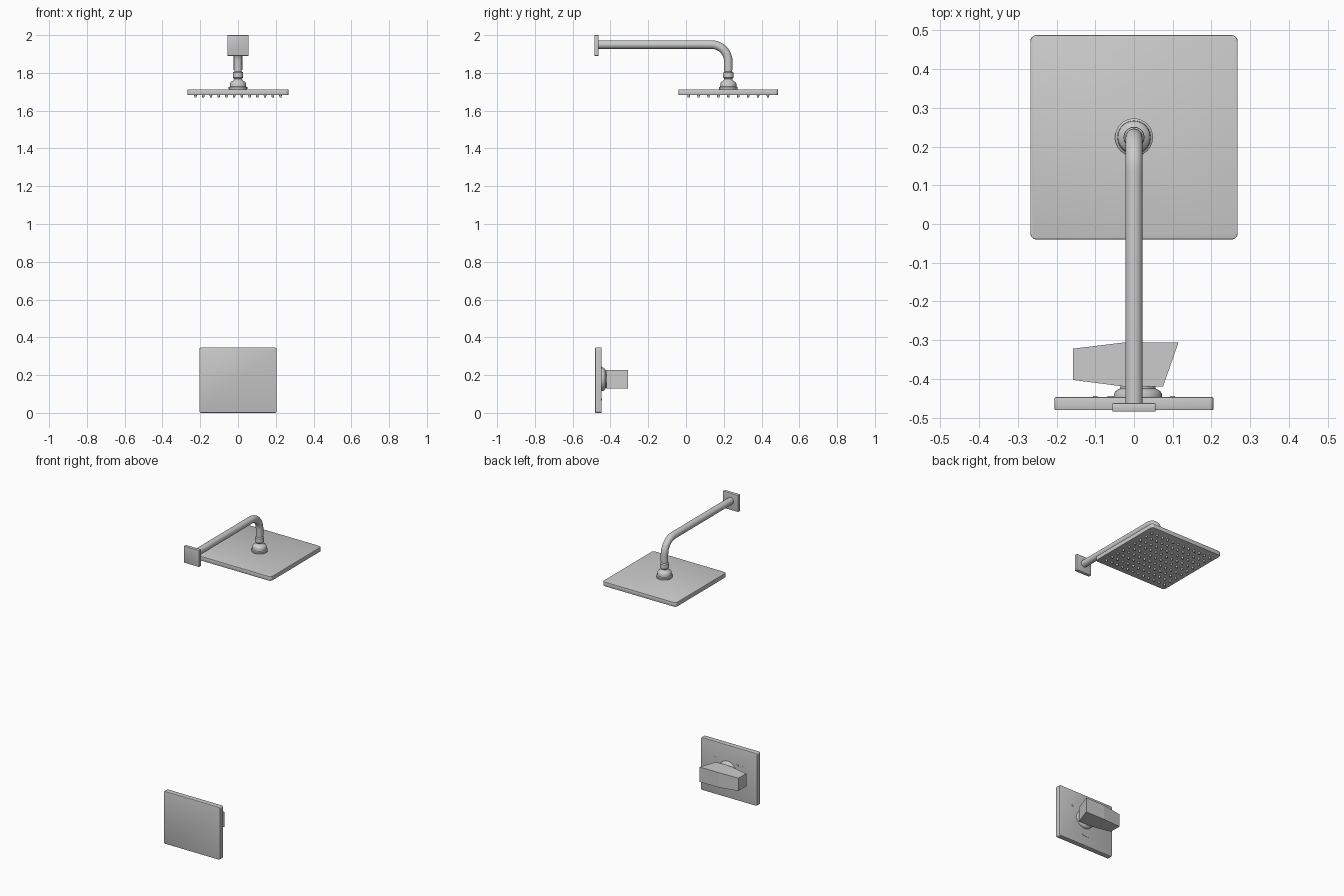
import bpy, bmesh, math
from mathutils import Matrix, Vector

if "Cube" in bpy.data.objects:
    bpy.data.objects.remove(bpy.data.objects["Cube"])


def finish(name, bm, smooth=True):
    bmesh.ops.recalc_face_normals(bm, faces=bm.faces)
    me = bpy.data.meshes.new(name)
    bm.to_mesh(me)
    bm.free()
    ob = bpy.data.objects.new(name, me)
    bpy.context.collection.objects.link(ob)
    if smooth:
        bpy.ops.object.select_all(action='DESELECT')
        ob.select_set(True)
        bpy.context.view_layer.objects.active = ob
        bpy.ops.object.shade_smooth_by_angle(angle=math.radians(35))
    return ob


def rounded_slab(name, lo, hi, axis, corner, edge):
    """Box with rounded corners along one axis and softened rims."""
    bm = bmesh.new()
    bmesh.ops.create_cube(bm, size=1)
    for v in bm.verts:
        v.co = Vector([lo[i] + (v.co[i] + .5) * (hi[i] - lo[i]) for i in range(3)])
    uprights = [e for e in bm.edges
                if abs((e.verts[0].co - e.verts[1].co).normalized()[axis]) > .9]
    bmesh.ops.bevel(bm, geom=uprights, offset=corner, segments=5,
                    profile=.5, affect='EDGES')
    rims = [e for e in bm.edges if abs(e.verts[0].co[axis] - e.verts[1].co[axis]) < 1e-5]
    bmesh.ops.bevel(bm, geom=rims, offset=edge, segments=2,
                    profile=.5, affect='EDGES')
    return finish(name, bm)


def lathe(name, profile, matrix, steps=40):
    """Revolve (radius, height) points around local z, then place."""
    bm = bmesh.new()
    rings = []
    for r, h in profile:
        rings.append([bm.verts.new((r * math.cos(2 * math.pi * i / steps),
                                    r * math.sin(2 * math.pi * i / steps), h))
                      for i in range(steps)])
    for a, b in zip(rings, rings[1:]):
        for i in range(steps):
            j = (i + 1) % steps
            bm.faces.new((a[i], a[j], b[j], b[i]))
    bm.faces.new(rings[0])
    bm.faces.new(rings[-1])
    bm.transform(matrix)
    return finish(name, bm)


HEAD_Y = .224
VALVE_Z = .178

# Wall flange
rounded_slab("wall_flange", (-.056, -.485, 1.89), (.056, -.463, 2.0), 1, .004, .003)

# Bent shower arm: rings swept along a straight, a quarter bend and a drop
bend, arm_r, arm_z = .09, .0225, 1.95
path = [(-.47, arm_z, 0)]
for k in range(13):
    a = math.pi / 2 * k / 12
    path.append((HEAD_Y - bend + bend * math.sin(a),
                 arm_z - bend + bend * math.cos(a), a))
path.append((HEAD_Y, 1.815, math.pi / 2))
bm = bmesh.new()
rings = []
for y, z, a in path:
    ring = []
    for i in range(28):
        t = 2 * math.pi * i / 28
        u, w = arm_r * math.cos(t), arm_r * math.sin(t)
        ring.append(bm.verts.new((u, y + w * math.sin(a), z + w * math.cos(a))))
    rings.append(ring)
for p, q in zip(rings, rings[1:]):
    for i in range(28):
        j = (i + 1) % 28
        bm.faces.new((p[i], p[j], q[j], q[i]))
bm.faces.new(rings[0])
bm.faces.new(rings[-1])
finish("shower_arm", bm)

# Swivel joint and threaded collar
lathe("swivel_joint", [
    (.019, 1.82), (.019, 1.808), (.026, 1.803), (.027, 1.79), (.027, 1.775),
    (.021, 1.768), (.025, 1.761), (.029, 1.757), (.038, 1.752), (.042, 1.745),
    (.043, 1.728), (.049, 1.724), (.049, 1.714), (.046, 1.709)],
    Matrix.Translation((0, HEAD_Y, 0)))

# Square rain head
rounded_slab("shower_head_plate", (-.268, -.04, 1.683), (.268, .488, 1.712), 2, .016, .003)

# Spray nozzles
bm = bmesh.new()
cols, rows = 12, 9
for i in range(cols):
    for j in range(rows):
        x = -.225 + .45 * i / (cols - 1)
        y = HEAD_Y - .21 + .42 * j / (rows - 1)
        bmesh.ops.create_cone(bm, cap_ends=True, segments=12, radius1=.005,
                              radius2=.008, depth=.016,
                              matrix=Matrix.Translation((x, y, 1.678)))
finish("spray_nozzles", bm)

# Valve wall plate
rounded_slab("valve_plate", (-.205, -.481, 0), (.205, -.447, .346), 1, .01, .003)

# Round collar behind the handle (axis along +y)
lathe("handle_collar", [
    (.062, -.45), (.062, -.439), (.058, -.432), (.052, -.428), (.046, -.425),
    (.043, -.41)],
    Matrix.Translation((.01, 0, VALVE_Z)) @ Matrix.Rotation(-math.pi / 2, 4, 'X'))

# Wedge-shaped lever handle: outline (x, y, half height)
outline = [(-.157, -.322, .042), (-.157, -.403, .042), (-.025, -.42, .049),
           (.075, -.42, .049), (.115, -.306, .049), (-.025, -.306, .049)]
bm = bmesh.new()
low = [bm.verts.new((x, y, VALVE_Z - h)) for x, y, h in outline]
top = [bm.verts.new((x, y, VALVE_Z + h)) for x, y, h in outline]
for i in range(6):
    j = (i + 1) % 6
    bm.faces.new((low[i], low[j], top[j], top[i]))
for c in (low, top):
    bm.faces.new((c[0], c[1], c[2], c[5]))
    bm.faces.new((c[2], c[3], c[4], c[5]))
finish("lever_handle", bm, False)

# Small raised position markers on the plate
bm = bmesh.new()
for x, z, w in ((.1, .24, .012), (-.06, .232, .016), (-.1, .228, .012), (0, .07, .05)):
    bmesh.ops.create_cube(bm, size=1, matrix=Matrix.Translation((x, -.447, z))
                          @ Matrix.Diagonal((w, .004, .01, 1)))
finish("position_markers", bm, False)
